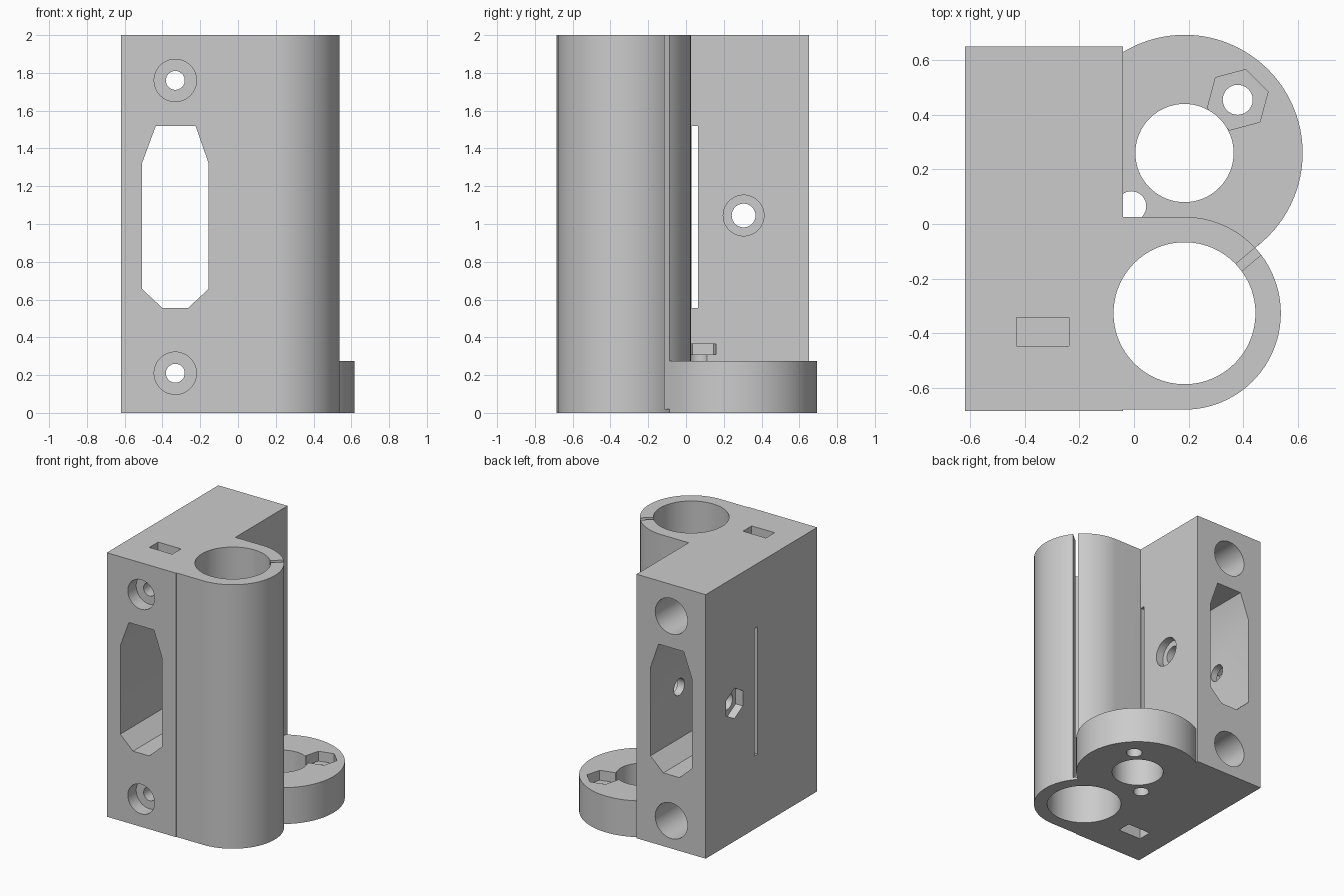
import bpy, math
from mathutils import Matrix, Vector

if "Cube" in bpy.data.objects:
    bpy.data.objects.remove(bpy.data.objects["Cube"], do_unlink=True)

grey = bpy.data.materials.new("plastic grey")
grey.use_nodes = True
grey.diffuse_color = (0.6, 0.6, 0.6, 1)
grey.node_tree.nodes["Principled BSDF"].inputs["Base Color"].default_value = (0.6, 0.6, 0.6, 1)


def prism(name, outline, start, end, axis="Z"):
    """Extrude a 2D outline along an axis: Z takes (x, y), Y takes (x, z), X takes (y, z)."""
    place = {"Z": lambda a, b, d: (a, b, d),
             "Y": lambda a, b, d: (a, d, b),
             "X": lambda a, b, d: (d, a, b)}[axis]
    n = len(outline)
    verts = [place(a, b, d) for d in (start, end) for a, b in outline]
    faces = [tuple(reversed(range(n))), tuple(range(n, 2 * n))]
    faces += [(i, (i + 1) % n, n + (i + 1) % n, n + i) for i in range(n)]
    if axis == "Y":
        faces = [tuple(reversed(f)) for f in faces]
    mesh = bpy.data.meshes.new(name)
    mesh.from_pydata(verts, [], faces)
    mesh.materials.append(grey)
    obj = bpy.data.objects.new(name, mesh)
    bpy.context.collection.objects.link(obj)
    return obj


def ring(a, b, r, sides=64, turn=0.0):
    return [(a + r * math.cos(turn + math.tau * i / sides),
             b + r * math.sin(turn + math.tau * i / sides)) for i in range(sides)]


def rect(a0, a1, b0, b1):
    return [(a0, b0), (a1, b0), (a1, b1), (a0, b1)]


def combine(body, tool, operation):
    mod = body.modifiers.new(tool.name, "BOOLEAN")
    mod.object, mod.operation, mod.solver = tool, operation, "EXACT"
    bpy.context.view_layer.objects.active = body
    bpy.ops.object.modifier_apply(modifier=mod.name)
    bpy.data.objects.remove(tool, do_unlink=True)


def cut(*args):
    combine(body, prism(*args), "DIFFERENCE")


# Main block, bearing sleeve and rod flange joined in one body
LEFT, FACE, FRONT, BACK, TOP = -0.62, -0.04, -0.685, 0.65, 2.0
SLEEVE, ROD = (0.185, -0.327), (0.185, 0.26)
body = prism("carriage_body", rect(LEFT, FACE, FRONT, BACK), 0, TOP)

half = [(SLEEVE[0] + 0.353 * math.cos(t), SLEEVE[1] + 0.353 * math.sin(t))
        for t in (math.pi * (i / 48 - 0.5) for i in range(49))]
sleeve = [(-0.2, SLEEVE[1] - 0.353)] + half + [(-0.2, SLEEVE[1] + 0.353)]
combine(body, prism("bearing_sleeve", sleeve, 0, TOP), "UNION")
combine(body, prism("rod_flange", ring(*ROD, 0.433, 96), 0, 0.275), "UNION")

# Bearing bore and its clamping slit
cut("bearing_bore", ring(*SLEEVE, 0.26, 96), -0.1, 2.1)
along = Vector((math.cos(0.7), math.sin(0.7)))
side = Vector((-along.y, along.x)) * 0.017
centre = Vector(SLEEVE)
slit = [centre + along * 0.2 - side, centre + along * 0.375 - side,
        centre + along * 0.375 + side, centre + along * 0.2 + side]
cut("clamp_slit", [tuple(p) for p in slit], 0.02, 2.1)

# Flange bore, screw holes and nut pockets
cut("rod_bore", ring(*ROD, 0.18), -0.1, 0.28)
cut("outer_screw", ring(0.38, 0.455, 0.055, 32), -0.1, 0.4)
cut("outer_nut", ring(0.38, 0.455, 0.115, 6, math.radians(15)), 0.2, 0.4)
cut("inner_screw", ring(-0.01, 0.065, 0.055, 32), -0.1, 0.33)
cut("inner_nut", ring(-0.01, 0.065, 0.115, 6, math.radians(15)), 0.31, 0.365)

# Belt window through the block
MID = -0.332
window = [(-0.4, 0.555), (-0.265, 0.555), (-0.157, 0.655), (-0.157, 1.325),
          (-0.225, 1.52), (-0.435, 1.52), (-0.507, 1.325), (-0.507, 0.655)]
cut("belt_window", window, -0.8, 0.8, "Y")

# Long clamp screws with head recess in front and deep access bore behind
for z in (0.21, 1.76):
    cut("clamp_screw", ring(MID, z, 0.05, 32), -0.8, 0.8, "Y")
    cut("head_recess", ring(MID, z, 0.112, 48), -0.8, FRONT + 0.1, "Y")
    cut("access_bore", ring(MID, z, 0.135, 48), -0.2, 0.8, "Y")

# Nut slots from the top and bottom
for low, high in ((-0.1, 0.31), (1.66, 2.1)):
    cut("nut_slot", rect(-0.43, -0.238, -0.447, -0.342), low, high)

# Sideways tension screw with round recess and hex nut pocket
cut("tension_screw", ring(0.305, 1.045, 0.063, 32), -0.8, 0.1, "X")
cut("tension_recess", ring(0.305, 1.045, 0.108, 48), FACE - 0.06, 0.1, "X")
cut("tension_nut", ring(0.305, 1.045, 0.115, 6, math.pi / 6), -0.8, LEFT + 0.06, "X")

# Thin sideways slot
cut("side_slot", rect(0.028, 0.063, 0.555, 1.52), -0.8, 0.05, "X")

bpy.ops.object.select_all(action="DESELECT")
body.select_set(True)
bpy.context.view_layer.objects.active = body
bpy.ops.object.shade_smooth_by_angle(angle=math.radians(25))
